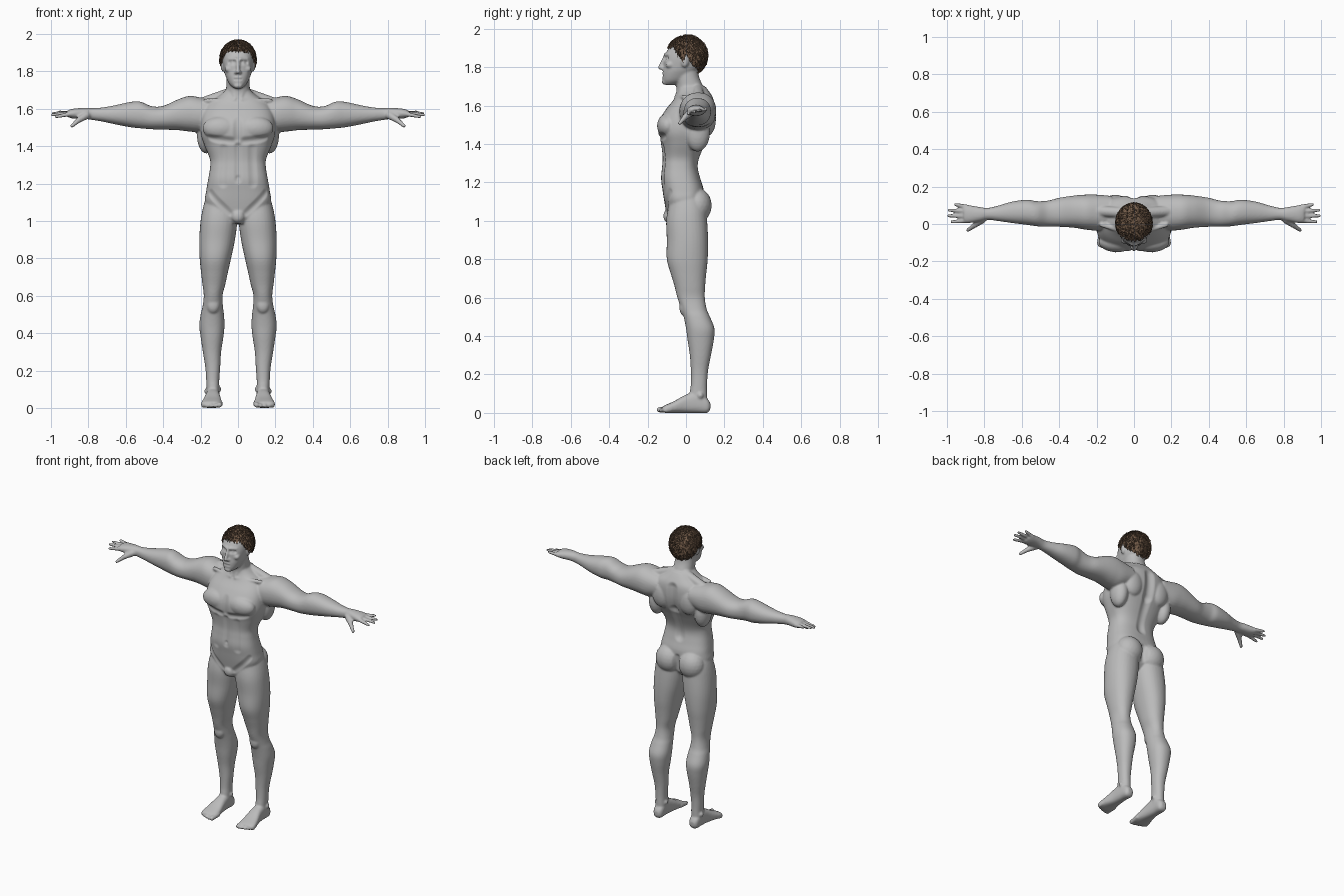
import bpy
import bmesh
import math
import random
from mathutils import Matrix, Vector

random.seed(4)
if "Cube" in bpy.data.objects:
    bpy.data.objects.remove(bpy.data.objects["Cube"], do_unlink=True)


def make_material(name, color):
    material = bpy.data.materials.new(name)
    material.use_nodes = True
    material.diffuse_color = (*color, 1)
    material.node_tree.nodes["Principled BSDF"].inputs["Base Color"].default_value = (*color, 1)
    return material


skin = make_material("grey skin", (.5, .5, .5))
brown = make_material("brown hair", (.17, .105, .065))
dark_brown = make_material("dark brown hair", (.075, .047, .03))


def make_object(name, bm, materials):
    mesh = bpy.data.meshes.new(name)
    bm.to_mesh(mesh)
    bm.free()
    obj = bpy.data.objects.new(name, mesh)
    bpy.context.collection.objects.link(obj)
    for material in materials:
        mesh.materials.append(material)
    return obj


def spline(stations, steps=5):
    """Smoothly interpolated rows between the given rows."""
    rows = [stations[0], *stations, stations[-1]]
    for quad in zip(rows, rows[1:], rows[2:], rows[3:]):
        for i in range(steps):
            t = i / steps
            yield [b + t * (c - a) / 2 + t * t * (2 * a - 5 * b + 4 * c - d) / 2
                   + t ** 3 * (3 * b - a - 3 * c + d) / 2 for a, b, c, d in zip(*quad)]
    yield stations[-1]


def loft(bm, axis, stations, power=2.2, sides=32):
    """Rounded sections along an axis: position, then low and high of the other two axes."""
    rings = []
    for position, a_low, a_high, b_low, b_high in spline(stations):
        ring = []
        for i in range(sides):
            angle = math.tau * i / sides
            offsets = [math.copysign(abs(v) ** (2 / power), v) for v in (math.cos(angle), math.sin(angle))]
            point = [(a_low + a_high) / 2 + offsets[0] * (a_high - a_low) / 2,
                     (b_low + b_high) / 2 + offsets[1] * (b_high - b_low) / 2]
            point.insert(axis, position)
            ring.append(bm.verts.new(point))
        rings.append(ring)
    faces = [bm.faces.new(rings[0]), bm.faces.new(rings[-1])]
    for low, high in zip(rings, rings[1:]):
        for i in range(sides):
            j = (i + 1) % sides
            faces.append(bm.faces.new((low[i], low[j], high[j], high[i])))
    bmesh.ops.recalc_face_normals(bm, faces=faces)


def blob(bm, center, radii, detail=3):
    matrix = Matrix.Translation(center) @ Matrix.Diagonal((*radii, 1))
    bmesh.ops.create_icosphere(bm, subdivisions=detail, radius=1, matrix=matrix)


def chain(bm, start, end, r_start, r_end, count=14):
    """Tapered rod with round ends."""
    for i in range(count):
        t = i / (count - 1)
        r = r_start + (r_end - r_start) * t
        blob(bm, Vector(start).lerp(Vector(end), t), (r, r, r), 2)


def centred(rows):
    return [(z, -half, half, front, back) for z, half, front, back in rows]


bm = bmesh.new()

# Leg and foot
loft(bm, 2, [(.05, .1, .17, .03, .11), (.1, .1, .168, .02, .11), (.15, .1, .17, .025, .11),
             (.22, .095, .175, .025, .115), (.3, .09, .188, .02, .13), (.38, .078, .2, .008, .145),
             (.44, .072, .207, 0, .148), (.5, .075, .2, -.012, .125), (.54, .08, .19, -.025, .108),
             (.6, .083, .183, -.045, .098), (.66, .068, .19, -.06, .1), (.72, .055, .197, -.078, .105),
             (.8, .037, .205, -.1, .113), (.9, .016, .207, -.1, .115), (1, .004, .2, -.103, .11),
             (1.08, .01, .185, -.09, .1), (1.16, .03, .16, -.07, .06)])
loft(bm, 1, [(.127, .12, .15, .02, .05), (.11, .103, .165, 0, .075), (.06, .1, .17, 0, .11),
             (0, .095, .175, 0, .095), (-.06, .087, .19, 0, .062), (-.105, .085, .198, 0, .042),
             (-.125, .095, .185, .004, .032)], 2.6)
for toe in range(5):
    x = .099 + toe * .022
    r = .016 if toe == 0 else .012
    chain(bm, (x - .004, -.08, r + .006), (x, -.139 + toe * toe * .002, r), r, r * .95, 8)
blob(bm, (.133, -.01, .55), (.035, .025, .045))
blob(bm, (.103, .07, .1), (.014, .016, .016))
blob(bm, (.167, .075, .09), (.014, .016, .016))
blob(bm, (.085, .058, 1.08), (.088, .076, .09))

# Arm, palm and fingers
loft(bm, 0, [(.12, -.03, .15, 1.5, 1.645), (.2, -.035, .157, 1.475, 1.66), (.26, -.03, .157, 1.478, 1.668),
             (.32, -.02, .152, 1.485, 1.65), (.4, -.015, .14, 1.488, 1.615), (.46, -.015, .125, 1.49, 1.613),
             (.52, -.012, .122, 1.495, 1.637), (.57, -.005, .13, 1.5, 1.637), (.65, .005, .12, 1.515, 1.62),
             (.72, .015, .1, 1.53, 1.607), (.78, .022, .086, 1.54, 1.603), (.82, .015, .09, 1.545, 1.605),
             (.88, .005, .1, 1.547, 1.6), (.91, .008, .102, 1.555, 1.592)])
for root_y, tip in [(.018, (.972, .012, 1.557)), (.043, (.993, .044, 1.568)),
                    (.068, (.988, .074, 1.575)), (.091, (.955, .104, 1.582))]:
    chain(bm, (.89, root_y, 1.573), tip, .0135, .0095)
chain(bm, (.81, .025, 1.565), (.85, -.005, 1.54), .022, .016)
chain(bm, (.85, -.005, 1.54), (.888, -.033, 1.508), .015, .0105)

# Chest, back and neck muscles
blob(bm, (.09, -.095, 1.495), (.1, .056, .065))
blob(bm, (.1, .11, 1.53), (.07, .046, .09))
blob(bm, (.17, .06, 1.46), (.05, .065, .1))
chain(bm, (.04, .06, 1.685), (.2, .07, 1.628), .03, .03)
chain(bm, (.05, 0, 1.78), (.014, -.045, 1.655), .014, .012)
chain(bm, (.02, -.05, 1.645), (.17, -.005, 1.642), .012, .014)

# Ear, brow and cheek
blob(bm, (.082, -.006, 1.83), (.011, .02, .032))
chain(bm, (.012, -.108, 1.866), (.05, -.085, 1.866), .009, .009, 8)
blob(bm, (.05, -.085, 1.812), (.022, .022, .018))

# Mirror everything paired
copy = bmesh.ops.duplicate(bm, geom=bm.verts[:] + bm.edges[:] + bm.faces[:])["geom"]
bmesh.ops.scale(bm, vec=(-1, 1, 1), verts=[e for e in copy if isinstance(e, bmesh.types.BMVert)])
bmesh.ops.reverse_faces(bm, faces=[e for e in copy if isinstance(e, bmesh.types.BMFace)])

# Torso, neck and head
loft(bm, 2, centred([(.985, .04, -.09, .05), (1.03, .13, -.1, .08), (1.1, .175, -.113, .09),
                     (1.16, .17, -.122, .092), (1.22, .16, -.13, .075), (1.28, .15, -.125, .062),
                     (1.33, .15, -.122, .07), (1.4, .178, -.13, .1), (1.46, .198, -.145, .13),
                     (1.52, .2, -.14, .148), (1.58, .19, -.105, .152), (1.63, .16, -.065, .145),
                     (1.67, .1, -.045, .123), (1.7, .066, -.04, .1)]), 2.6, 48)
loft(bm, 2, centred([(1.64, .07, -.05, .12), (1.7, .064, -.05, .09), (1.75, .062, -.055, .068),
                     (1.8, .06, -.06, .06)]))
loft(bm, 2, centred([(1.708, .02, -.11, -.06), (1.73, .045, -.121, 0), (1.77, .065, -.121, .045),
                     (1.8, .074, -.117, .075), (1.85, .081, -.112, .09), (1.9, .078, -.09, .088),
                     (1.93, .06, -.062, .07), (1.95, .03, -.03, .04)]), 2.3)
chain(bm, (0, -.11, 1.857), (0, -.135, 1.798), .008, .012)
for x in (-.012, .012):
    blob(bm, (x, -.122, 1.794), (.009, .013, .009))
chain(bm, (-.014, -.117, 1.764), (.014, -.117, 1.764), .008, .008, 8)
chain(bm, (-.011, -.116, 1.75), (.011, -.116, 1.75), .008, .008, 8)
blob(bm, (0, -.11, 1.722), (.024, .016, .014))
blob(bm, (0, -.092, 1.025), (.036, .026, .036))

# Fuse the parts into one soft skin
body = make_object("body", bm, [skin])
remesh = body.modifiers.new("fuse", "REMESH")
remesh.mode = "VOXEL"
remesh.voxel_size = .006
soften = body.modifiers.new("soften", "SMOOTH")
soften.factor = .5
soften.iterations = 5
graph = bpy.context.evaluated_depsgraph_get()
fused = bpy.data.meshes.new_from_object(body.evaluated_get(graph))
body.modifiers.clear()
body.data = fused
if not fused.materials:
    fused.materials.append(skin)


def stroke(start, end, radius, push):
    """Press the skin softly along a line, on both sides."""
    start, push = Vector(start), Vector(push)
    line = Vector(end) - start
    low, high = sorted((start.z, end[2]))
    for vert in fused.vertices:
        if low - radius < vert.co.z < high + radius:
            side = -1 if vert.co.x < 0 else 1
            local = Vector((abs(vert.co.x), vert.co.y, vert.co.z))
            t = min(max((local - start).dot(line) / max(line.length_squared, 1e-9), 0), 1)
            fall = 1 - (local - start - line * t).length_squared / radius ** 2
            if fall > 0:
                vert.co += Vector((push.x * side, push.y, push.z)) * fall * fall


# Spine, seat, chest, belly, groin and face creases
stroke((0, .155, 1.61), (0, .135, 1.46), .045, (0, -.016, 0))
stroke((0, .13, 1.45), (0, .065, 1.25), .04, (0, -.012, 0))
stroke((0, .11, 1.12), (0, .1, 1.02), .03, (0, -.02, 0))
stroke((0, -.148, 1.55), (0, -.15, 1.44), .032, (0, .01, 0))
stroke((.03, -.147, 1.425), (.15, -.125, 1.44), .028, (0, .011, 0))
stroke((0, -.13, 1.4), (0, -.13, 1.22), .025, (0, .006, 0))
stroke((.075, -.12, 1.39), (.08, -.12, 1.2), .03, (0, .006, 0))
stroke((0, -.13, 1.23), (0, -.13, 1.235), .014, (0, .008, 0))
stroke((.15, -.09, 1.15), (.045, -.11, 1.04), .025, (0, .008, 0))
stroke((.022, -.115, 1.847), (.044, -.1, 1.847), .017, (0, .01, 0))
stroke((.031, -.1, 1.846), (.033, -.1, 1.846), .012, (0, -.005, 0))
stroke((0, -.124, 1.757), (.018, -.12, 1.757), .008, (0, .005, 0))
fused.polygons.foreach_set("use_smooth", [True] * len(fused.polygons))
fused.update()

# Hair cap, trimmed along the hairline, with short tufts
hairline = [(-.2, 1.915), (-.07, 1.905), (-.035, 1.86), (-.02, 1.84), (0, 1.865), (.025, 1.83), (.07, 1.775), (.2, 1.775)]


def above_hairline(point):
    for (y_a, z_a), (y_b, z_b) in zip(hairline, hairline[1:]):
        if y_a <= point.y < y_b:
            return point.z > z_a + (z_b - z_a) * (point.y - y_a) / (y_b - y_a)


bm = bmesh.new()
crown = Vector((0, .005, 1.86))
blob(bm, crown, (.092, .102, .102), 5)
trimmed = [f for f in bm.faces if not above_hairline(f.calc_center_median())]
bmesh.ops.delete(bm, geom=trimmed, context="FACES")
bm.normal_update()
roots = [(f.calc_center_median(), f.normal.copy()) for f in bm.faces]
for vert in bm.verts:
    vert.co += vert.normal * random.uniform(-.002, .003)
for face in bm.faces:
    face.material_index = int(random.random() < .25)
for root, normal in random.sample(roots, min(900, len(roots))):
    flow = Vector((random.uniform(-.5, .5), .25, -1)) + normal * .1
    flow = (flow - normal * flow.dot(normal)).normalized()
    across = normal.cross(flow) * random.uniform(.003, .005)
    tip = root + flow * random.uniform(.012, .02) + normal * random.uniform(.003, .007)
    points = (root - flow * .008, root + across + normal * .004, tip, root - across + normal * .004)
    tuft = bm.faces.new([bm.verts.new(p) for p in points])
    tuft.material_index = int(random.random() < .35)
hair = make_object("hair", bm, [brown, dark_brown])
shell = hair.modifiers.new("thickness", "SOLIDIFY")
shell.thickness = .004
shell.offset = -1
